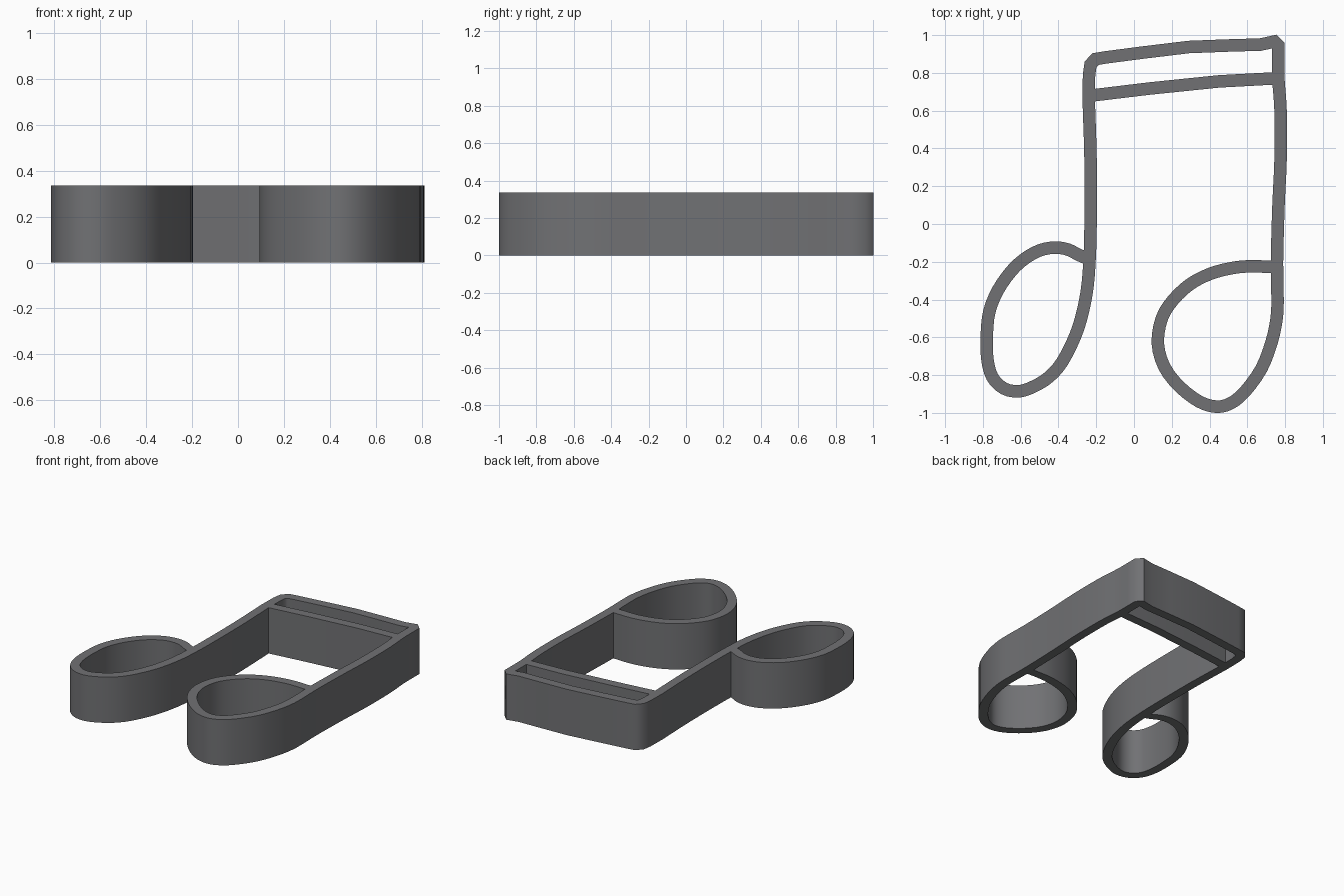
import bpy, bmesh
from mathutils import Vector

if "Cube" in bpy.data.objects:
    bpy.data.objects.remove(bpy.data.objects["Cube"])

HEIGHT = 0.335
HALF = 0.033          # half the wall thickness


def smooth(pts, steps=3):
    """Catmull-Rom curve through the points."""
    p = [Vector(q) for q in pts]
    p = [2 * p[0] - p[1]] + p + [2 * p[-1] - p[-2]]
    out = []
    for a, b, c, d in zip(p, p[1:], p[2:], p[3:]):
        for i in range(steps):
            t = i / steps
            out.append(0.5 * (2 * b + (c - a) * t + (2 * a - 5 * b + 4 * c - d) * t * t
                              + (3 * b - a - 3 * c + d) * t ** 3))
    return out + [p[-2]]


def ribbon(name, pts):
    """Upright wall of even thickness following a centre line."""
    pts = [Vector(q) for q in pts]
    bm = bmesh.new()
    rings = []
    for i, p in enumerate(pts):
        d1 = (p - pts[i - 1]).normalized() if i else (pts[1] - p).normalized()
        d2 = (pts[i + 1] - p).normalized() if i < len(pts) - 1 else d1
        t = (d1 + d2).normalized()
        n = Vector((-t.y, t.x)) * HALF / max(t.dot(d1), 0.5)
        l, r = p + n, p - n
        rings.append([bm.verts.new((q.x, q.y, z))
                      for q, z in ((l, 0), (r, 0), (r, HEIGHT), (l, HEIGHT))])
    for a, b in zip(rings, rings[1:]):
        for k in range(4):
            j = (k + 1) % 4
            bm.faces.new((a[k], a[j], b[j], b[k]))
    bm.faces.new(rings[0])
    bm.faces.new(rings[-1][::-1])
    bmesh.ops.recalc_face_normals(bm, faces=bm.faces)
    me = bpy.data.meshes.new(name)
    bm.to_mesh(me)
    bm.free()
    me.materials.append(dark)
    ob = bpy.data.objects.new(name, me)
    bpy.context.collection.objects.link(ob)
    return ob


dark = bpy.data.materials.new("dark_grey")
dark.diffuse_color = (0.165, 0.167, 0.175, 1)
dark.use_nodes = True
dark.node_tree.nodes["Principled BSDF"].inputs["Base Color"].default_value = dark.diffuse_color

# left note head, running up into its stem
left = smooth([(-0.24, -0.185), (-0.29, -0.165), (-0.35, -0.135), (-0.42, -0.125),
               (-0.50, -0.14), (-0.58, -0.185), (-0.65, -0.25), (-0.72, -0.35),
               (-0.765, -0.46), (-0.779, -0.58), (-0.777, -0.71), (-0.75, -0.81),
               (-0.69, -0.87), (-0.61, -0.886), (-0.53, -0.86), (-0.45, -0.81),
               (-0.38, -0.73), (-0.31, -0.59), (-0.27, -0.46), (-0.245, -0.32),
               (-0.234, -0.16), (-0.23, 0.0), (-0.23, 0.34), (-0.24, 0.66)])
# rounded left corner, top beam and tight right corner
top = [(-0.238, 0.79), (-0.23, 0.845), (-0.204, 0.873), (-0.15, 0.882),
       (0.05, 0.908), (0.29, 0.937), (0.50, 0.945), (0.67, 0.95),
       (0.743, 0.966), (0.763, 0.946)]
# right stem, running round its note head
right = smooth([(0.763, 0.88), (0.764, 0.77), (0.776, 0.60), (0.776, 0.34), (0.765, 0.10),
                (0.757, -0.20), (0.760, -0.40), (0.755, -0.50), (0.73, -0.62),
                (0.675, -0.765), (0.585, -0.89), (0.51, -0.95), (0.435, -0.967),
                (0.345, -0.94), (0.24, -0.86), (0.16, -0.755), (0.126, -0.63),
                (0.147, -0.50), (0.205, -0.405), (0.295, -0.32), (0.40, -0.265),
                (0.51, -0.235), (0.61, -0.224), (0.755, -0.228)])
note = ribbon("note_outline", left + top + right)

# lower beam, merged into the outline
beam = ribbon("lower_beam", [(-0.235, 0.679), (0.08, 0.717), (0.45, 0.755), (0.765, 0.772)])
beam.hide_render = True
mod = note.modifiers.new("merge", 'BOOLEAN')
mod.operation = 'UNION'
mod.solver = 'EXACT'
mod.use_self = True
mod.object = beam
bpy.context.view_layer.objects.active = note
note.select_set(True)
bpy.ops.object.modifier_apply(modifier="merge")
bpy.data.objects.remove(beam)
bpy.ops.object.shade_smooth_by_angle(angle=0.8)
